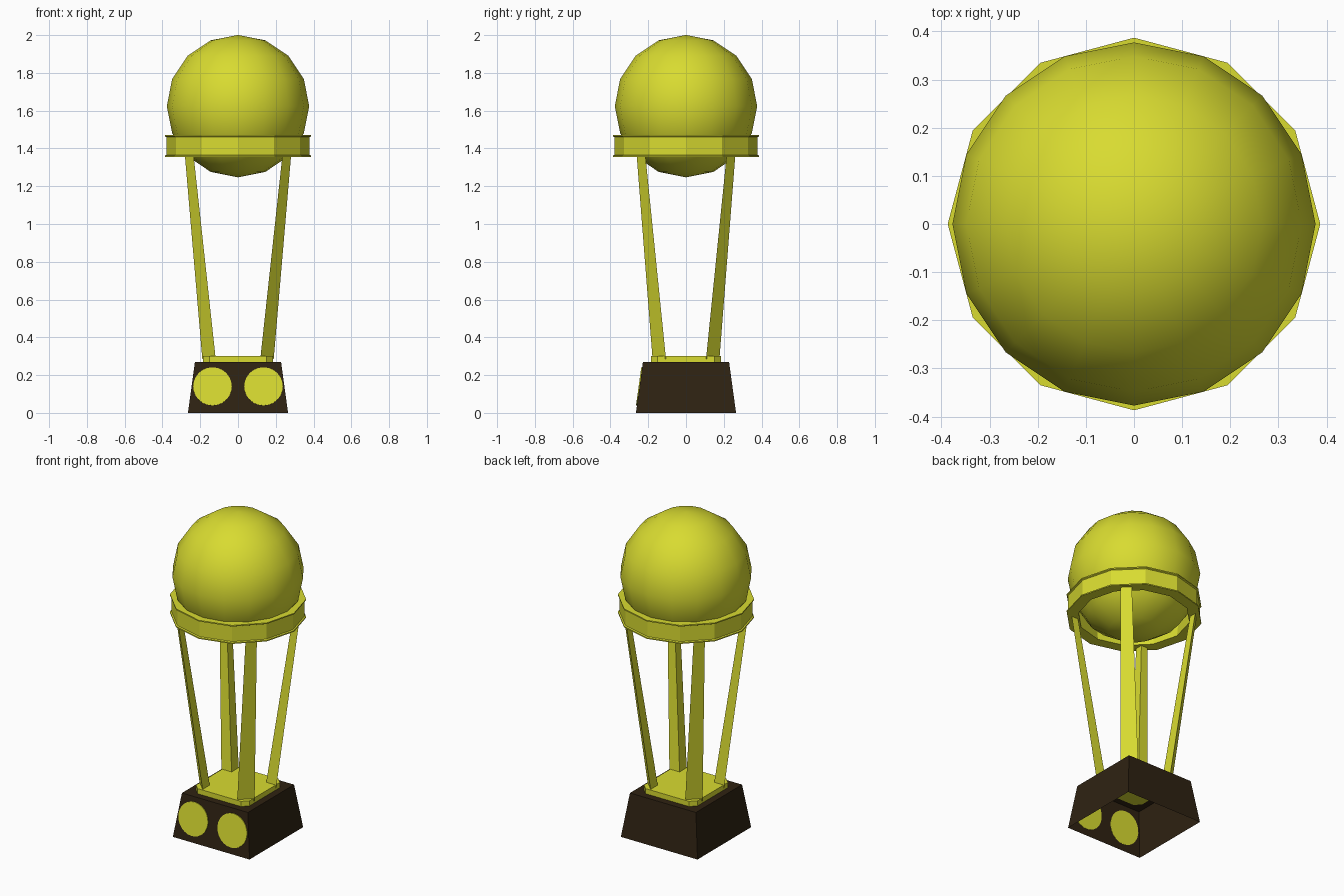
import bpy, math
from mathutils import Matrix, Vector

cube = bpy.data.objects.get("Cube")
if cube:
    bpy.data.objects.remove(cube, do_unlink=True)


def material(name, rgb):
    m = bpy.data.materials.new(name)
    m.use_nodes = True
    m.diffuse_color = (*rgb, 1)
    m.node_tree.nodes["Principled BSDF"].inputs["Base Color"].default_value = (*rgb, 1)
    return m


gold = material("gold yellow", (0.69, 0.71, 0.03))
wood = material("dark brown", (0.028, 0.016, 0.006))


def mesh_object(name, verts, faces, mat):
    me = bpy.data.meshes.new(name)
    me.from_pydata(verts, [], faces)
    me.materials.append(mat)
    ob = bpy.data.objects.new(name, me)
    bpy.context.collection.objects.link(ob)
    return ob


def loft(name, low, high, mat, bottom=True):
    """Join two matching counter-clockwise outlines into a solid."""
    n = len(low)
    faces = [(i, (i + 1) % n, n + (i + 1) % n, n + i) for i in range(n)]
    faces.append(tuple(range(n, 2 * n)))
    if bottom:
        faces.append(tuple(reversed(range(n))))
    return mesh_object(name, low + high, faces, mat)


def square(half, z):
    return [(sx * half, sy * half, z) for sx, sy in ((-1, -1), (1, -1), (1, 1), (-1, 1))]


# Tapered plinth, open underneath
FOOT, SHOULDER, PLINTH_H = 0.265, 0.228, 0.27
loft("plinth", square(FOOT, 0), square(SHOULDER, PLINTH_H), wood, bottom=False)

# Round plaques lying on the sloping front
slope = math.atan2(FOOT - SHOULDER, PLINTH_H)
for side, x in (("right", -0.135), ("left", 0.135)):
    z = 0.14
    y = -(FOOT - (FOOT - SHOULDER) * z / PLINTH_H)
    bpy.ops.mesh.primitive_cylinder_add(vertices=24, radius=0.102, depth=0.006)
    plaque = bpy.context.object
    plaque.name = side + "_plaque"
    plaque.matrix_world = (Matrix.Translation((x, y - 0.002, z))
                           @ Matrix.Rotation(math.pi / 2 - slope, 4, "X"))
    plaque.data.materials.append(gold)

# Plate with cut corners on top of the plinth
a, b = 0.185, 0.15
corners = [(-b, -a), (b, -a), (a, -b), (a, b), (b, a), (-b, a), (-a, b), (-a, -b)]
loft("top_plate", [(x, y, PLINTH_H - 0.002) for x, y in corners],
     [(x, y, 0.302) for x, y in corners], gold)


# Four splayed triangular legs, flat side facing outward
def leg_section(sx, sy, x, y, width, z):
    pts = [(sx * x, sy * y, z), (sx * (x + width), sy * y, z), (sx * x, sy * (y + width), z)]
    return pts if sx * sy > 0 else pts[::-1]


for sx, side in ((-1, "right"), (1, "left")):
    for sy, end in ((-1, "front"), (1, "back")):
        loft(f"{end}_{side}_leg",
             leg_section(sx, sy, 0.118, 0.106, 0.071, 0.285),
             leg_section(sx, sy, 0.235, 0.215, 0.046, 1.362), gold)

# Twelve-sided collar with thin lips above and below
profile = [(0.318, 1.355), (0.387, 1.355), (0.387, 1.362), (0.379, 1.366),
           (0.379, 1.460), (0.387, 1.464), (0.387, 1.471), (0.330, 1.471)]
SIDES, n = 12, len(profile)
verts = [(r * math.cos(math.tau * i / SIDES), r * math.sin(math.tau * i / SIDES), z)
         for i in range(SIDES) for r, z in profile]
faces = [(i * n + j, (i + 1) % SIDES * n + j,
          (i + 1) % SIDES * n + (j + 1) % n, i * n + (j + 1) % n)
         for i in range(SIDES) for j in range(n)]
mesh_object("collar", verts, faces, gold)

# Smooth ball resting in the collar
bpy.ops.mesh.primitive_uv_sphere_add(segments=16, ring_count=8, radius=0.377,
                                     location=(0, 0, 1.624))
ball = bpy.context.object
ball.name = "ball"
ball.data.materials.append(gold)
bpy.ops.object.shade_smooth()
